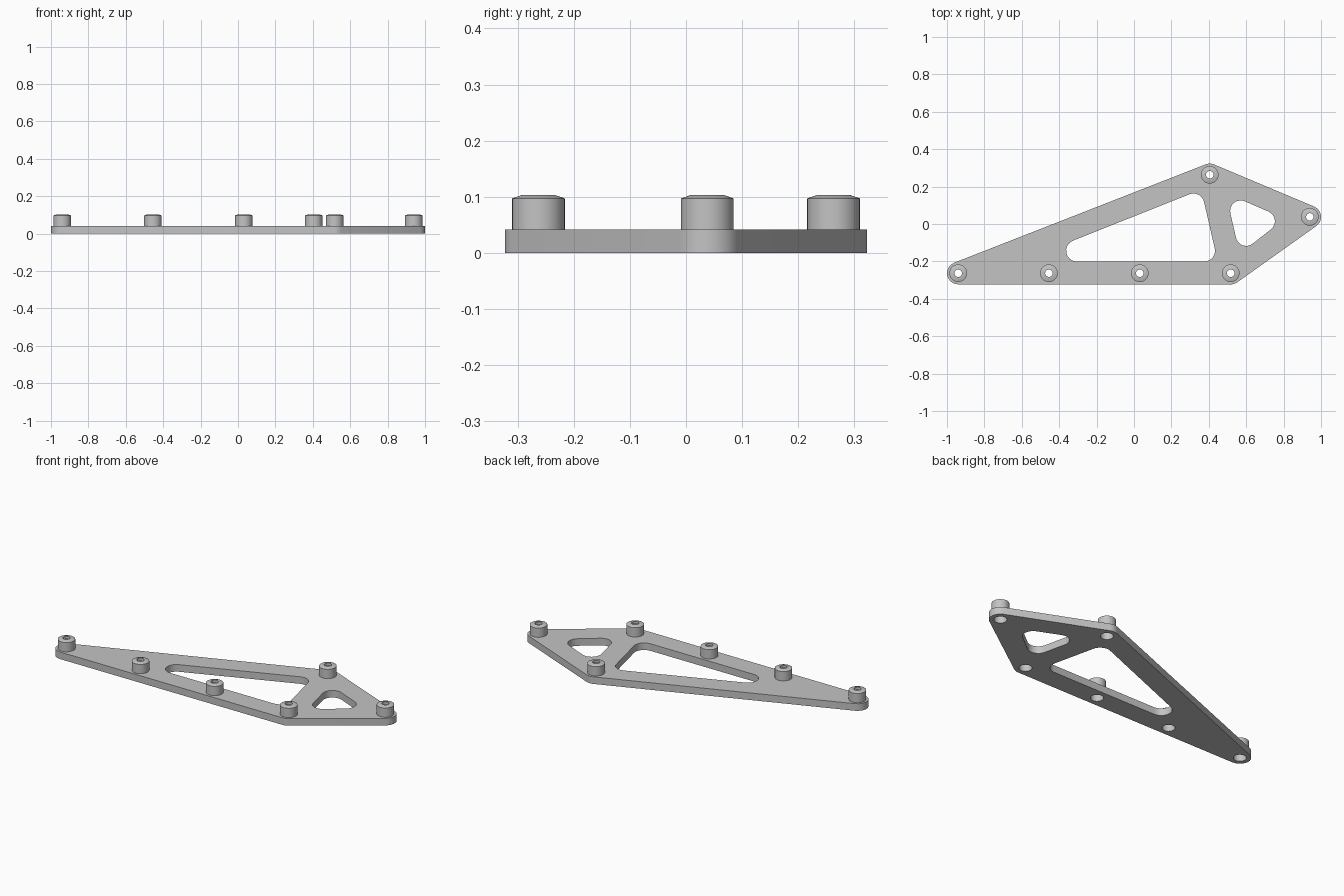
import bpy, bmesh, math
from mathutils import Vector

cube = bpy.data.objects.get("Cube")
if cube:
    bpy.data.objects.remove(cube, do_unlink=True)

PLATE_TOP = 0.042
BORE = 0.034
SEGMENTS = 32

grey = bpy.data.materials.new("light_grey")
grey.use_nodes = True
colour = (0.55, 0.55, 0.55, 1)
grey.diffuse_color = colour
grey.node_tree.nodes["Principled BSDF"].inputs["Base Color"].default_value = colour


def rounded_outline(centres, radius, steps=8):
    """Outline around equal circles listed counter-clockwise."""
    pts = [Vector(c) for c in centres]
    points = []
    for i, c in enumerate(pts):
        d_in = c - pts[i - 1]
        d_out = pts[(i + 1) % len(pts)] - c
        start = math.atan2(-d_in.x, d_in.y)
        turn = (math.atan2(d_out.y, d_out.x) - math.atan2(d_in.y, d_in.x)) % math.tau
        for k in range(steps + 1):
            a = start + turn * k / steps
            points.append((c.x + radius * math.cos(a), c.y + radius * math.sin(a)))
    return points


def circle(centre, radius):
    return [(centre[0] + radius * math.cos(math.tau * k / SEGMENTS),
             centre[1] + radius * math.sin(math.tau * k / SEGMENTS)) for k in range(SEGMENTS)]


def finish(name, bm):
    bmesh.ops.recalc_face_normals(bm, faces=bm.faces)
    mesh = bpy.data.meshes.new(name)
    bm.to_mesh(mesh)
    bm.free()
    mesh.materials.append(grey)
    obj = bpy.data.objects.new(name, mesh)
    bpy.context.collection.objects.link(obj)
    bpy.ops.object.select_all(action="DESELECT")
    obj.select_set(True)
    bpy.context.view_layer.objects.active = obj
    bpy.ops.object.shade_smooth_by_angle(angle=math.radians(35))
    return obj


# Boss positions
left_end, right_end = (-0.94, -0.263), (0.94, 0.038)
front_corner, back_corner = (0.517, -0.263), (0.405, 0.263)
bosses = [left_end, (-0.455, -0.263), (0.031, -0.263), front_corner, right_end, back_corner]

# Plate with two rounded windows and the boss bores
loops = [rounded_outline([left_end, front_corner, right_end, back_corner], 0.06),
         rounded_outline([(-0.305, -0.143), (0.375, -0.143), (0.318, 0.105)], 0.058),
         rounded_outline([(0.57, 0.07), (0.60, -0.061), (0.697, 0.015)], 0.056)]
loops += [circle(c, BORE) for c in bosses]
bm = bmesh.new()
for loop in loops:
    verts = [bm.verts.new((x, y, 0)) for x, y in loop]
    for i, v in enumerate(verts):
        bm.edges.new((verts[i - 1], v))
bmesh.ops.triangle_fill(bm, use_beauty=True, use_dissolve=False,
                        edges=bm.edges[:], normal=(0, 0, 1))
top = bmesh.ops.extrude_face_region(bm, geom=bm.faces[:], use_keep_orig=True)
bmesh.ops.translate(bm, vec=(0, 0, PLATE_TOP),
                    verts=[g for g in top["geom"] if isinstance(g, bmesh.types.BMVert)])
finish("plate", bm)

# Hollow boss with chamfered top and a small through hole
profile = [(BORE, PLATE_TOP), (BORE, 0.088), (0.02, 0.088), (0.02, 0.103),
           (0.03, 0.103), (0.047, 0.097), (0.047, PLATE_TOP)]
bm = bmesh.new()
verts = [bm.verts.new((r, 0, z)) for r, z in profile]
edges = [bm.edges.new(pair) for pair in zip(verts, verts[1:])]
bmesh.ops.spin(bm, geom=verts + edges, cent=(0, 0, 0), axis=(0, 0, 1),
               angle=math.tau, steps=SEGMENTS)
bmesh.ops.remove_doubles(bm, verts=bm.verts, dist=0.0001)
boss = finish("boss_1", bm)
boss.location = (*bosses[0], 0)
for i, pos in enumerate(bosses[1:], 2):
    copy = bpy.data.objects.new(f"boss_{i}", boss.data)
    copy.location = (*pos, 0)
    bpy.context.collection.objects.link(copy)
